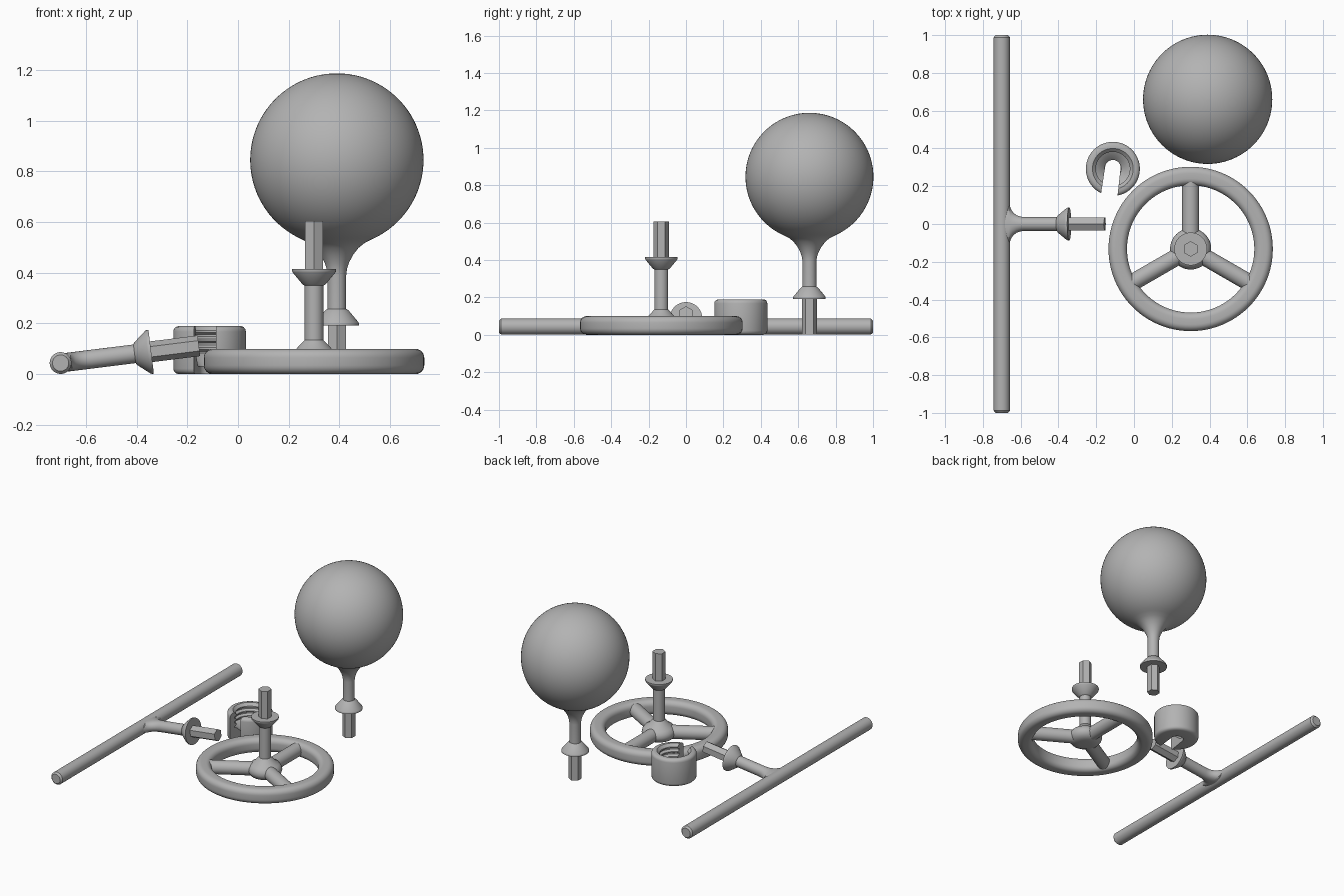
import bpy, bmesh, math
from mathutils import Matrix, Vector

if "Cube" in bpy.data.objects:
    bpy.data.objects.remove(bpy.data.objects["Cube"])

grey = bpy.data.materials.new("plain_grey")
grey.diffuse_color = (0.45, 0.45, 0.45, 1)
grey.use_nodes = True
grey.node_tree.nodes["Principled BSDF"].inputs["Base Color"].default_value = grey.diffuse_color


def finish(name, bm, matrix=Matrix(), angle=32):
    bmesh.ops.remove_doubles(bm, verts=bm.verts, dist=1e-5)
    bmesh.ops.recalc_face_normals(bm, faces=bm.faces)
    bm.transform(matrix)
    mesh = bpy.data.meshes.new(name)
    bm.to_mesh(mesh)
    bm.free()
    mesh.materials.append(grey)
    obj = bpy.data.objects.new(name, mesh)
    bpy.context.collection.objects.link(obj)
    bpy.ops.object.select_all(action='DESELECT')
    obj.select_set(True)
    bpy.context.view_layer.objects.active = obj
    bpy.ops.object.shade_smooth_by_angle(angle=math.radians(angle))
    return obj


def lathe(name, profile, matrix=Matrix(), seg=64, closed=False, turn=0.0):
    """Revolve (radius, height[, radius along y]) points around local z."""
    bm = bmesh.new()
    rings = []
    for p in profile:
        rx, z, ry = p[0], p[1], p[-1] if len(p) == 3 else p[0]
        rings.append([bm.verts.new((rx * math.cos(turn + math.tau * i / seg),
                                    ry * math.sin(turn + math.tau * i / seg), z))
                      for i in range(seg)])
    pairs = list(zip(rings, rings[1:]))
    if closed:
        pairs.append((rings[-1], rings[0]))
    else:
        bm.faces.new(rings[0])
        bm.faces.new(rings[-1])
    for a, b in pairs:
        for i in range(seg):
            j = (i + 1) % seg
            bm.faces.new((a[i], a[j], b[j], b[i]))
    return finish(name, bm, matrix)


def place(x, y, z, rot=Matrix()):
    return Matrix.Translation((x, y, z)) @ rot.to_4x4()


STEM = 0.037
COLLAR = [(STEM, -0.066), (0.046, -0.06), (0.085, -0.013), (0.087, -0.008), (0.087, 0)]


def hex_key(name, matrix):
    """Hexagonal plug whose base sits on the collar face at local z = 0."""
    lathe(name, [(0.041, -0.005), (0.041, 0.19)], matrix, seg=6, turn=math.pi / 2)


def collar_at(h):
    return [(r, z + h) for r, z in COLLAR]


# Ball knob: ball, fillet neck, stem and collar in one turned piece, pointing down
flip = Matrix.Rotation(math.pi, 4, 'X')
R, C = 0.342, 0.845
start = math.asin(0.14 / R)
ball = []
for i in range(41):
    a = 0.002 + (math.pi - start - 0.002) * i / 40
    ball.append((R * math.sin(a), C + R * math.cos(a)))
neck = [(0.11, 0.518), (0.085, 0.498), (0.063, 0.469), (0.048, 0.44),
        (0.04, 0.415), (STEM, 0.39)]
knob_profile = [(r, 0.192 - z) for r, z in ball + neck] + COLLAR
knob = place(0.39, 0.66, 0.192, flip)
lathe("ball_knob", knob_profile, knob, seg=96)
hex_key("ball_knob_hex", knob)

# Handwheel rim with rounded square section
WX, WY = 0.30, -0.132
rim = []
for cx, cz, a0 in ((0.4, 0.065, 0), (0.372, 0.065, 90), (0.372, 0.035, 180), (0.4, 0.035, 270)):
    for k in range(7):
        a = math.radians(a0 + 15 * k)
        rim.append((cx + 0.035 * math.cos(a), cz + 0.035 * math.sin(a)))
lathe("wheel_rim", rim, place(WX, WY, 0), seg=96, closed=True)

# Handwheel spokes
for i in range(3):
    a = math.radians(90 + 120 * i)
    rot = Vector((math.cos(a), math.sin(a), 0)).to_track_quat('Z', 'Y').to_matrix()
    lathe("wheel_spoke_%d" % (i + 1), [(0.045, 0.03), (0.045, 0.37)],
          place(WX, WY, 0.05, rot), seg=32)

# Handwheel hub, stem and collar
hub = [(0.04, 0.0), (0.065, 0.003), (0.09, 0.014), (0.104, 0.032), (0.109, 0.05),
       (0.104, 0.07), (0.09, 0.088), (0.07, 0.1), (0.045, 0.127), (STEM, 0.135)]
lathe("wheel_hub_and_stem", hub + collar_at(0.415), place(WX, WY, 0))
hex_key("wheel_hex", place(WX, WY, 0.415))

# Long crossbar with chamfered ends
BX, BZ = -0.70, 0.044
lathe("crossbar", [(0.032, -1), (0.043, -0.988), (0.043, 0.988), (0.032, 1)],
      place(BX, 0, BZ, Matrix.Rotation(math.pi / 2, 4, 'X')), seg=48)

# Crossbar stem, slightly raised, flared sideways where it joins the bar
tilt = Matrix.Rotation(math.radians(90 - 7.1), 4, 'Y')
flare = [(0.037, 0.02, 0.11), (0.037, 0.042, 0.1), (0.037, 0.048, 0.08),
         (0.037, 0.06, 0.061), (0.037, 0.08, 0.046), (0.037, 0.1, 0.039), (STEM, 0.12)]
lathe("crossbar_stem", flare + collar_at(0.36), place(BX, 0, BZ, tilt))
hex_key("crossbar_hex", place(BX, 0, BZ, tilt) @ Matrix.Translation((0, 0, 0.36))
        @ Matrix.Rotation(math.pi / 2, 4, 'Z'))

# Slotted socket: rounded cup with a ridged bore and a conical seat
cup = [(0.001, 0), (0.122, 0), (0.134, 0.004), (0.141, 0.012), (0.143, 0.022),
       (0.143, 0.168), (0.141, 0.178), (0.134, 0.186), (0.122, 0.19), (0.108, 0.19)]
for k in range(3):
    z = 0.18 - 0.033 * k
    cup += [(0.09, z - 0.008), (0.09, z - 0.016), (0.106, z - 0.024), (0.106, z - 0.031)]
cup += [(0.09, 0.078), (0.045, 0.03), (0.001, 0.03)]
SX, SY = -0.112, 0.292
socket = lathe("slotted_socket", cup, place(SX, SY, 0))

# Round-ended slot cutter through the cup wall and floor
bm = bmesh.new()
w = 0.041
outline = [(w * math.cos(math.pi * i / 24), w * math.sin(math.pi * i / 24)) for i in range(25)]
outline += [(-w - 0.005, -0.25), (w + 0.005, -0.25)]
face = bm.faces.new([bm.verts.new((x, y, -0.05)) for x, y in outline])
up = bmesh.ops.extrude_face_region(bm, geom=[face])
bmesh.ops.translate(bm, vec=(0, 0, 0.3),
                    verts=[v for v in up["geom"] if isinstance(v, bmesh.types.BMVert)])
cutter = finish("slot_cutter", bm,
                place(SX, SY + 0.006, 0, Matrix.Rotation(math.radians(-7.5), 4, 'Z')))
cutter.hide_render = True
cutter.hide_viewport = True
cut = socket.modifiers.new("slot", 'BOOLEAN')
cut.operation = 'DIFFERENCE'
cut.solver = 'EXACT'
cut.object = cutter
# Cut before the smoothing modifier, if one was added
socket.modifiers.move(len(socket.modifiers) - 1, 0)
bpy.context.view_layer.objects.active = socket
bpy.ops.object.modifier_apply(modifier="slot")
bpy.ops.object.select_all(action='DESELECT')
socket.select_set(True)
bpy.ops.object.shade_smooth_by_angle(angle=math.radians(32))
bpy.data.objects.remove(cutter)
